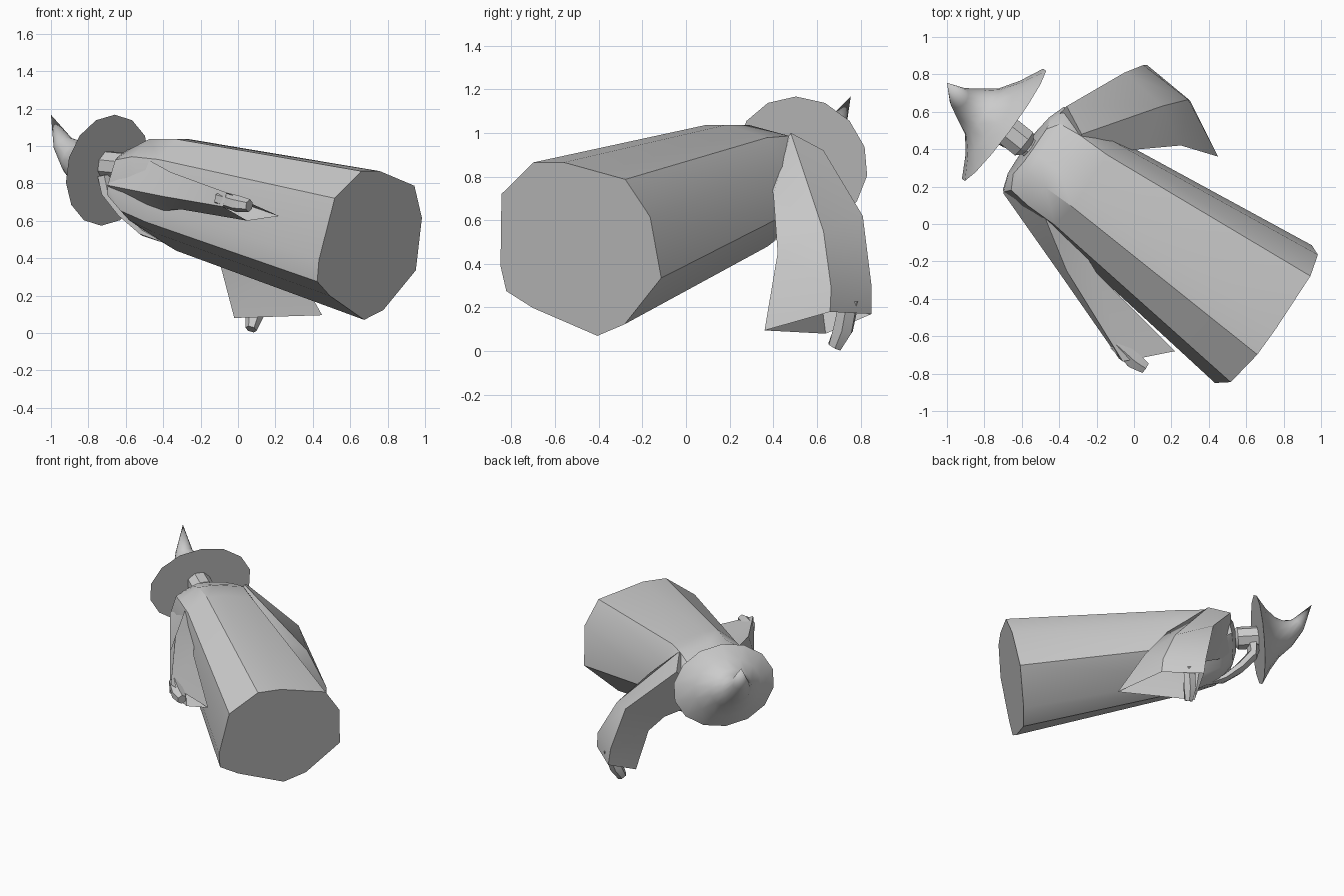
import bpy, bmesh, math
from mathutils import Vector

cube = bpy.data.objects.get("Cube")
if cube:
    bpy.data.objects.remove(cube, do_unlink=True)

grey = bpy.data.materials.new("plain grey")
grey.use_nodes = True
colour = (0.6, 0.6, 0.6, 1)
grey.diffuse_color = colour
grey.node_tree.nodes["Principled BSDF"].inputs["Base Color"].default_value = colour


def loft(name, rings, cap_start=True, cap_end=True, crease=32):
    """Skin a list of equal-length point rings; a one-point ring is a tip."""
    bm = bmesh.new()
    loops = [[bm.verts.new(p) for p in ring] for ring in rings]
    for a, b in zip(loops, loops[1:]):
        n = len(a)
        for i in range(n):
            j = (i + 1) % n
            if len(b) == 1:
                bm.faces.new((a[i], a[j], b[0]))
            else:
                bm.faces.new((a[i], a[j], b[j], b[i]))
    if cap_start:
        bm.faces.new(loops[0][::-1])
    if cap_end and len(loops[-1]) > 2:
        bm.faces.new(loops[-1])
    bmesh.ops.recalc_face_normals(bm, faces=bm.faces[:])
    mesh = bpy.data.meshes.new(name)
    bm.to_mesh(mesh)
    bm.free()
    mesh.materials.append(grey)
    obj = bpy.data.objects.new(name, mesh)
    bpy.context.collection.objects.link(obj)
    bpy.ops.object.select_all(action='DESELECT')
    obj.select_set(True)
    bpy.context.view_layer.objects.active = obj
    bpy.ops.object.shade_smooth_by_angle(angle=math.radians(crease))
    return obj


def ellipse(center, normal, wide, tall, sides):
    """Ring around a point, facing along normal."""
    normal = Vector(normal).normalized()
    side = normal.cross(Vector((0, 0, 1))).normalized()
    up = side.cross(normal)
    ring = []
    for i in range(sides):
        t = math.tau * (i + 0.5) / sides
        ring.append(Vector(center) + side * wide * math.cos(t) + up * tall * math.sin(t))
    return ring


def tube(name, stations, sides):
    """Loft ellipses (centre, wide, tall) along a path; zero width makes a tip."""
    rings = []
    centers = [Vector(s[0]) for s in stations]
    for i, (c, wide, tall) in enumerate(stations):
        direction = centers[min(i + 1, len(centers) - 1)] - centers[max(i - 1, 0)]
        rings.append([c] if wide == 0 else ellipse(c, direction, wide, tall, sides))
    return loft(name, rings)


# Robe: wavy hem outline (across, up), lofted along the tilted body axis
hem = [(-.383, .25), (-.18, .395), (-.01, .395), (.327, .317), (.443, .145), (.465, -.135),
       (.227, -.347), (.066, -.4), (-.281, -.272), (-.42, -.195), (-.436, -.08)]


def robe_ring(along, height, wide, tall):
    ring = []
    for u, w in hem:
        v = along + .2 * w * tall
        ring.append((.81 * v + .585 * u * wide, -.585 * v + .81 * u * wide, height + w * tall))
    return ring


loft("robe", [robe_ring(.865, .47, 1, 1),
              robe_ring(-.38, .74, .66, .75),
              robe_ring(-.55, .78, .66, .65),
              robe_ring(-.66, .82, .62, .42),
              robe_ring(-.695, .87, .42, .28)])

# Left sleeve: hangs down; corners run outer, front, inner front, back
loft("left_sleeve", [
    [(-.36, .63, .92), (-.28, .48, 1.0), (-.3, .36, .82), (-.5, .48, .68)],
    [(-.05, .81, .62), (.15, .63, .55), (.03, .4, .72), (-.2, .55, .5)],
    [(.05, .85, .3), (.29, .665, .29), (.25, .42, .45), (-.1, .6, .385)],
    [(.07, .85, .17), (.3, .66, .18), (.45, .36, .095), (-.02, .64, .08)],
], cap_end=False)

# Right sleeve: lies along the body; corners run top, outer, bottom, inner
loft("right_sleeve", [
    [(-.56, .24, .97), (-.7, .166, .79), (-.6, .2, .64), (-.42, .1, .85)],
    [(-.36, -.25, .86), (-.4, -.26, .73), (-.3, -.22, .66), (-.2, -.26, .77)],
    [(-.06, -.735, .75), (-.08, -.72, .675), (.05, -.7, .6), (.22, -.68, .625)],
], cap_end=False)

# Hands
tube("left_hand", [((.12, .75, .24), .045, .05),
                   ((.09, .72, .1), .05, .05),
                   ((.07, .68, .02), .03, .035)], 6)
tube("right_hand", [((-.1, -.64, .72), .04, .04),
                    ((.0, -.73, .69), .05, .045),
                    ((.06, -.77, .68), .035, .035)], 6)

# Head and neck
tube("head", [((-.74, .55, .9), .085, .08),
              ((-.59, .43, .885), .085, .08),
              ((-.57, .415, .88), .055, .055),
              ((-.5, .36, .86), .06, .06)], 8)

# Beard sweeping from the chin to the chest
tube("beard", [((-.69, .49, .84), .07, .05),
               ((-.68, .48, .75), .08, .04),
               ((-.6, .44, .64), .075, .035),
               ((-.5, .39, .54), .05, .025),
               ((-.38, .32, .476), 0, 0)], 6)

# Pointed hat: wide brim, flared crown, tip bent upward
facing = (-.8, .59, .15)
loft("hat", [
    ellipse((-.695, .53, .87), facing, .375, .3, 14),
    ellipse((-.75, .565, .88), facing, .25, .21, 14),
    ellipse((-.81, .6, .9), facing, .155, .14, 14),
    ellipse((-.875, .635, .94), (-.7, .5, .4), .105, .095, 14),
    ellipse((-.935, .675, 1.01), (-.5, .4, .8), .06, .055, 14),
    [(-1, .755, 1.166)],
], crease=45)
